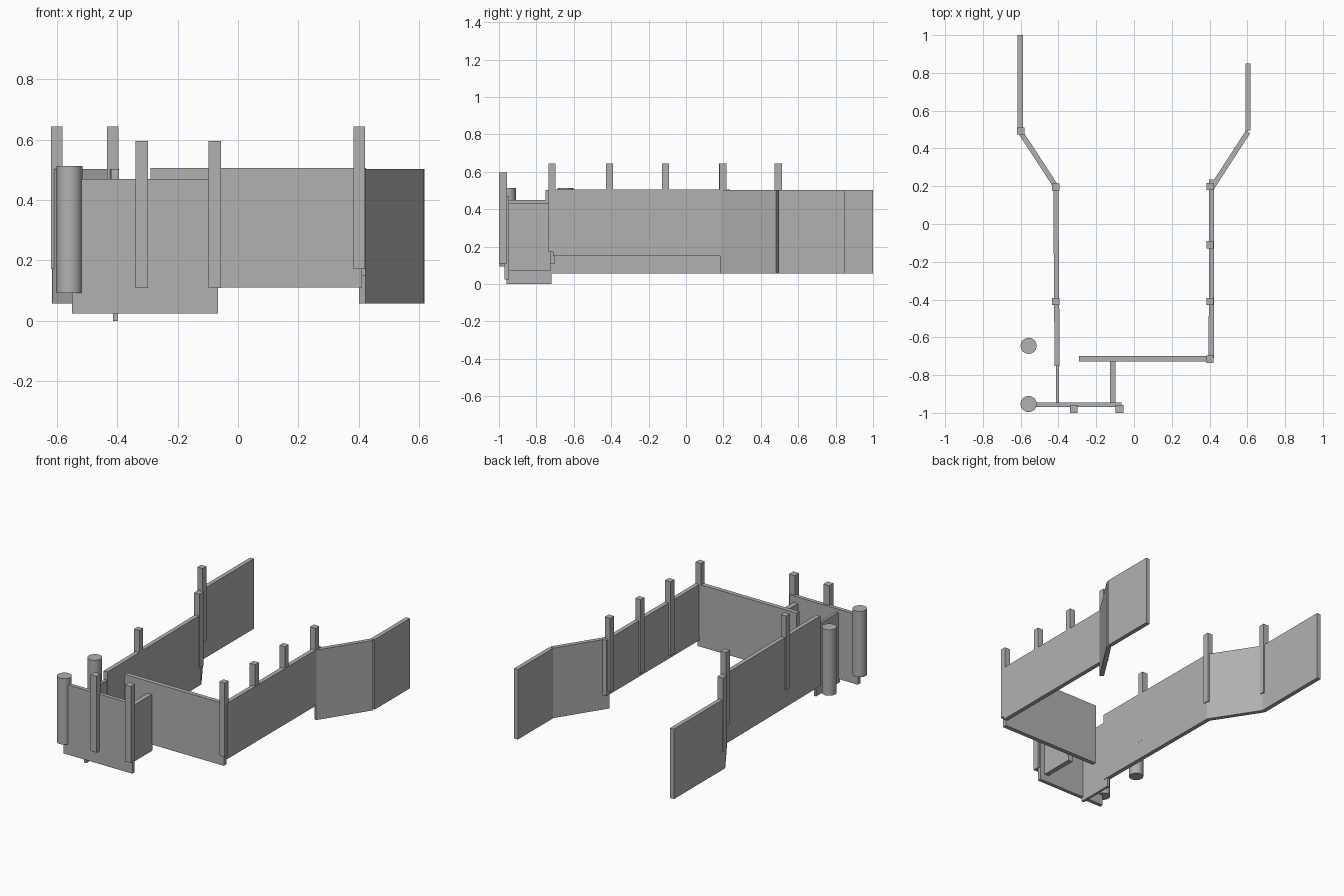
import bpy, bmesh, math

if "Cube" in bpy.data.objects:
    bpy.data.objects.remove(bpy.data.objects["Cube"])

grey = bpy.data.materials.new("mid_grey")
grey.diffuse_color = (0.44, 0.44, 0.44, 1)
grey.use_nodes = True
grey.node_tree.nodes["Principled BSDF"].inputs["Base Color"].default_value = grey.diffuse_color


def box(name, x, y, z):
    """Axis-aligned box from (min, max) ranges."""
    bm = bmesh.new()
    bmesh.ops.create_cube(bm, size=1)
    for v in bm.verts:
        v.co = [r[0] + (c + 0.5) * (r[1] - r[0]) for r, c in zip((x, y, z), v.co)]
    me = bpy.data.meshes.new(name)
    bm.to_mesh(me)
    bm.free()
    me.materials.append(grey)
    ob = bpy.data.objects.new(name, me)
    bpy.context.collection.objects.link(ob)
    return ob


def wall(name, a, b, z, t=0.027):
    """Upright panel running between two plan points."""
    dx, dy = b[0] - a[0], b[1] - a[1]
    half = math.hypot(dx, dy) / 2
    ob = box(name, (-half, half), (-t / 2, t / 2), z)
    ob.location = ((a[0] + b[0]) / 2, (a[1] + b[1]) / 2, 0)
    ob.rotation_euler.z = math.atan2(dy, dx)
    return ob


def post(name, x, y, z, w=0.038):
    return box(name, (x - w / 2, x + w / 2), (y - w / 2, y + w / 2), z)


LOW = (0.057, 0.503)

# Left side: straight wall, flare, end panel
wall("left_wall", (-0.407, -0.752), (-0.414, 0.20), LOW)
wall("left_flare", (-0.411, 0.195), (-0.602, 0.488), LOW)
wall("left_end_panel", (-0.602, 0.485), (-0.602, 1.0), LOW)

# Right side: straight wall, flare, end panel
wall("right_wall", (0.409, -0.71), (0.410, 0.235), (0.15, 0.506))
wall("right_flare", (0.411, 0.19), (0.604, 0.488), LOW)
wall("right_end_panel", (0.604, 0.495), (0.604, 0.85), LOW)

# Cross wall at the front
wall("cross_wall", (-0.29, -0.714), (0.41, -0.714), (0.11, 0.506), 0.028)

# Wall posts
for i, (x, y) in enumerate([(-0.414, 0.196), (-0.414, -0.41), (-0.600, 0.493),
                            (0.402, -0.716), (0.402, -0.41), (0.402, -0.11), (0.402, 0.198)]):
    post(f"wall_post_{i}", x, y, (0.172, 0.643))

# Front box: face panel, two side panels, two posts
box("front_panel", (-0.55, -0.066), (-0.970, -0.946), (0.025, 0.47))
box("front_box_thin_side", (-0.413, -0.397), (-0.96, -0.72), (0.0, 0.45))
box("front_box_side", (-0.128, -0.097), (-0.95, -0.725), (0.07, 0.43))
for i, x in enumerate((-0.319, -0.077)):
    post(f"front_post_{i}", x, -0.979, (0.108, 0.595), 0.042)

# Round bollards
for i, y in enumerate((-0.645, -0.953)):
    bpy.ops.mesh.primitive_cylinder_add(vertices=16, radius=0.043, depth=0.42,
                                        location=(-0.558, y, 0.302))
    bollard = bpy.context.object
    bollard.name = f"round_bollard_{i}"
    bollard.data.materials.append(grey)
    bpy.ops.object.shade_smooth_by_angle(angle=math.radians(35))
